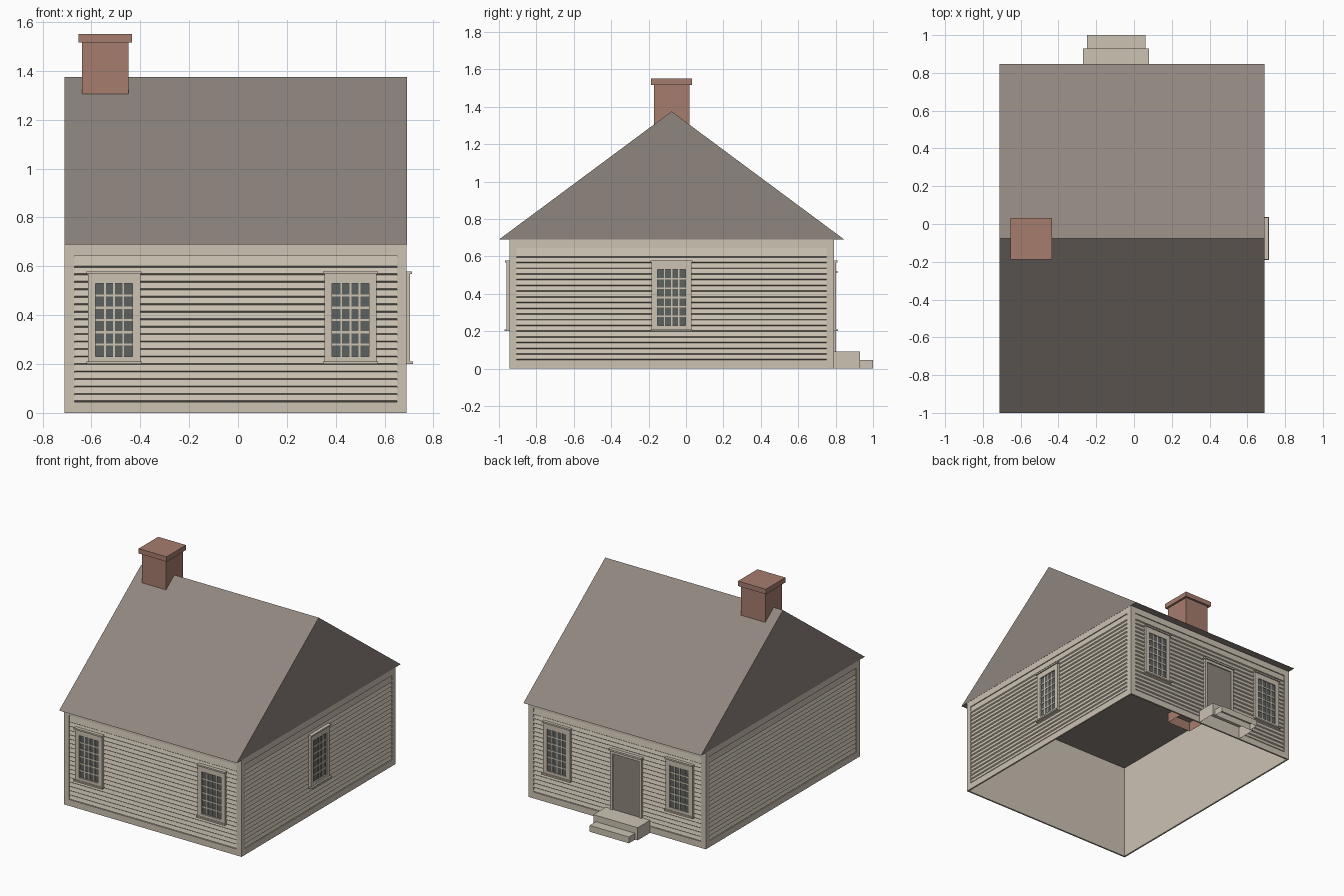
import bpy, bmesh

cube = bpy.data.objects.get("Cube")
if cube:
    bpy.data.objects.remove(cube, do_unlink=True)


def material(name, rgb):
    m = bpy.data.materials.new(name)
    m.use_nodes = True
    m.diffuse_color = (*rgb, 1)
    m.node_tree.nodes["Principled BSDF"].inputs["Base Color"].default_value = (*rgb, 1)
    return m


CREAM = material("cream paint", (0.60, 0.54, 0.45))
SHINGLE = material("grey brown", (0.275, 0.238, 0.21))
BRICK = material("brick red", (0.38, 0.205, 0.155))
GLASS = material("dark glass", (0.107, 0.119, 0.113))

# House extents
X0, X1, Y0, Y1, EAVE = -0.71, 0.69, -0.945, 0.79, 0.69

# Each side maps (along, height, outward distance) to world space
SIDES = {
    "front": (lambda u, z, d: (u, Y0 - d, z), X0, X1),
    "back": (lambda u, z, d: (u, Y1 + d, z), X0, X1),
    "right": (lambda u, z, d: (X1 + d, u, z), Y0, Y1),
    "left": (lambda u, z, d: (X0 - d, u, z), Y0, Y1),
}


def world(x, y, z):
    return (x, y, z)


def add_prism(bm, place, profile, lo, hi):
    """Extrude a closed (z, d) profile along u from lo to hi."""
    a = [bm.verts.new(place(lo, z, d)) for z, d in profile]
    b = [bm.verts.new(place(hi, z, d)) for z, d in profile]
    n = len(profile)
    bm.faces.new(a)
    bm.faces.new(b[::-1])
    for i in range(n):
        j = (i + 1) % n
        bm.faces.new((a[i], b[i], b[j], a[j]))


def add_box(bm, place, u0, u1, z0, z1, d0, d1):
    add_prism(bm, place, [(z0, d0), (z1, d0), (z1, d1), (z0, d1)], u0, u1)


def finish(name, bm, mat, open_bottom=False, open_top=False):
    bmesh.ops.recalc_face_normals(bm, faces=bm.faces)
    drop = [f for f in bm.faces if (open_bottom and f.normal.z < -0.9)
            or (open_top and f.normal.z > 0.9)]
    bmesh.ops.delete(bm, geom=drop, context="FACES")
    mesh = bpy.data.meshes.new(name)
    bm.to_mesh(mesh)
    bm.free()
    mesh.materials.append(mat)
    obj = bpy.data.objects.new(name, mesh)
    bpy.context.collection.objects.link(obj)
    return obj


def boxes(name, mat, place, dims, **kw):
    bm = bmesh.new()
    for d in dims:
        add_box(bm, place, *d)
    return finish(name, bm, mat, **kw)


def block(name, mat, x0, x1, y0, y1, z0, z1, **kw):
    return boxes(name, mat, lambda u, z, d: (u, d, z), [(x0, x1, z0, z1, y0, y1)], **kw)


# Walls: corner boards, rails and lapped siding
POST, BASE, FRIEZE, THICK, LAP = 0.04, 0.045, 0.645, 0.012, 0.008
courses = [BASE] + [0.075 + i * 0.0306 for i in range(18)] + [FRIEZE]
siding = [(BASE, -THICK)]
for low, high in zip(courses, courses[1:]):
    siding += [(low, -LAP), (low + 0.005, 0), (high, -LAP + 0.001)]
siding.append((FRIEZE, -THICK))

for side, (place, lo, hi) in SIDES.items():
    boxes(side + "_wall_trim", CREAM, place, [
        (lo, lo + POST, 0, EAVE, -THICK, 0),
        (hi - POST, hi, 0, EAVE, -THICK, 0),
        (lo + POST, hi - POST, 0, BASE, -THICK, 0),
        (lo + POST, hi - POST, FRIEZE, EAVE, -THICK, 0)])
    bm = bmesh.new()
    add_prism(bm, place, siding, lo + POST, hi - POST)
    finish(side + "_siding", bm, CREAM)


# Windows: casing, sill, head, glass and glazing bars
def window(name, side, c, depth=0.014):
    place = SIDES[side][0]
    w, iw, z0, z1, p0, p1 = 0.107, 0.0755, 0.21, 0.568, 0.23, 0.53
    boxes(name + "_casing", CREAM, place, [
        (c - w, c - iw, z0, z1, -LAP, depth),
        (c + iw, c + w, z0, z1, -LAP, depth),
        (c - iw, c + iw, z0, p0, -LAP, depth),
        (c - iw, c + iw, p1, z1, -LAP, depth),
        (c - w - 0.006, c + w + 0.006, 0.2, z0, -LAP, depth + 0.012),
        (c - w - 0.005, c + w + 0.005, z1, 0.579, -LAP, depth + 0.008)])
    boxes(name + "_glass", GLASS, place, [(c - iw, c + iw, p0, p1, -LAP, 0.004)])
    bars, t = [], 0.0036
    for i in range(1, 4):
        u = c - iw + i * iw / 2
        bars.append((u - t, u + t, p0, p1, 0, 0.008))
    for i in range(1, 6):
        z = p0 + i * (p1 - p0) / 6
        bars.append((c - iw, c + iw, z - t - 0.001, z + t + 0.001, 0, 0.0078))
    boxes(name + "_glazing_bars", CREAM, place, bars)


for side in ("front", "back"):
    for label, c in (("right", -0.507), ("left", 0.46)):
        window(f"{side}_{label}_window", side, c, 0.014 if side == "front" else 0.011)
window("side_window", "right", -0.077)

# Back door with casing and head
place = SIDES["back"][0]
D0, D1, TOP = -0.21, 0.04, 0.51
boxes("door", SHINGLE, place, [(D0 + 0.02, D1 - 0.02, 0.09, TOP - 0.02, -LAP, 0.003)])
boxes("door_casing", CREAM, place, [
    (D0, D0 + 0.02, 0.09, TOP, -LAP, 0.011),
    (D1 - 0.02, D1, 0.09, TOP, -LAP, 0.011),
    (D0 + 0.02, D1 - 0.02, TOP - 0.02, TOP, -LAP, 0.011),
    (D0 - 0.006, D1 + 0.006, TOP, TOP + 0.012, -LAP, 0.02)])

# Back steps, hollow underneath
block("upper_step", CREAM, -0.27, 0.08, Y1, 0.93, 0, 0.09, open_bottom=True)
block("lower_step", CREAM, -0.25, 0.06, 0.93, 1.0, 0, 0.045, open_bottom=True)

# Gable roof
bm = bmesh.new()
add_prism(bm, lambda u, z, d: (u, d, z),
          [(EAVE, -1.0), (1.375, -0.077), (EAVE, 0.846)], X0 - 0.001, X1 + 0.001)
finish("roof", bm, SHINGLE)

# Chimney
block("chimney_stack", BRICK, -0.638, -0.448, -0.172, 0.018, 0.62, 1.515, open_bottom=True)
block("chimney_cap", BRICK, -0.653, -0.433, -0.187, 0.033, 1.515, 1.55)
